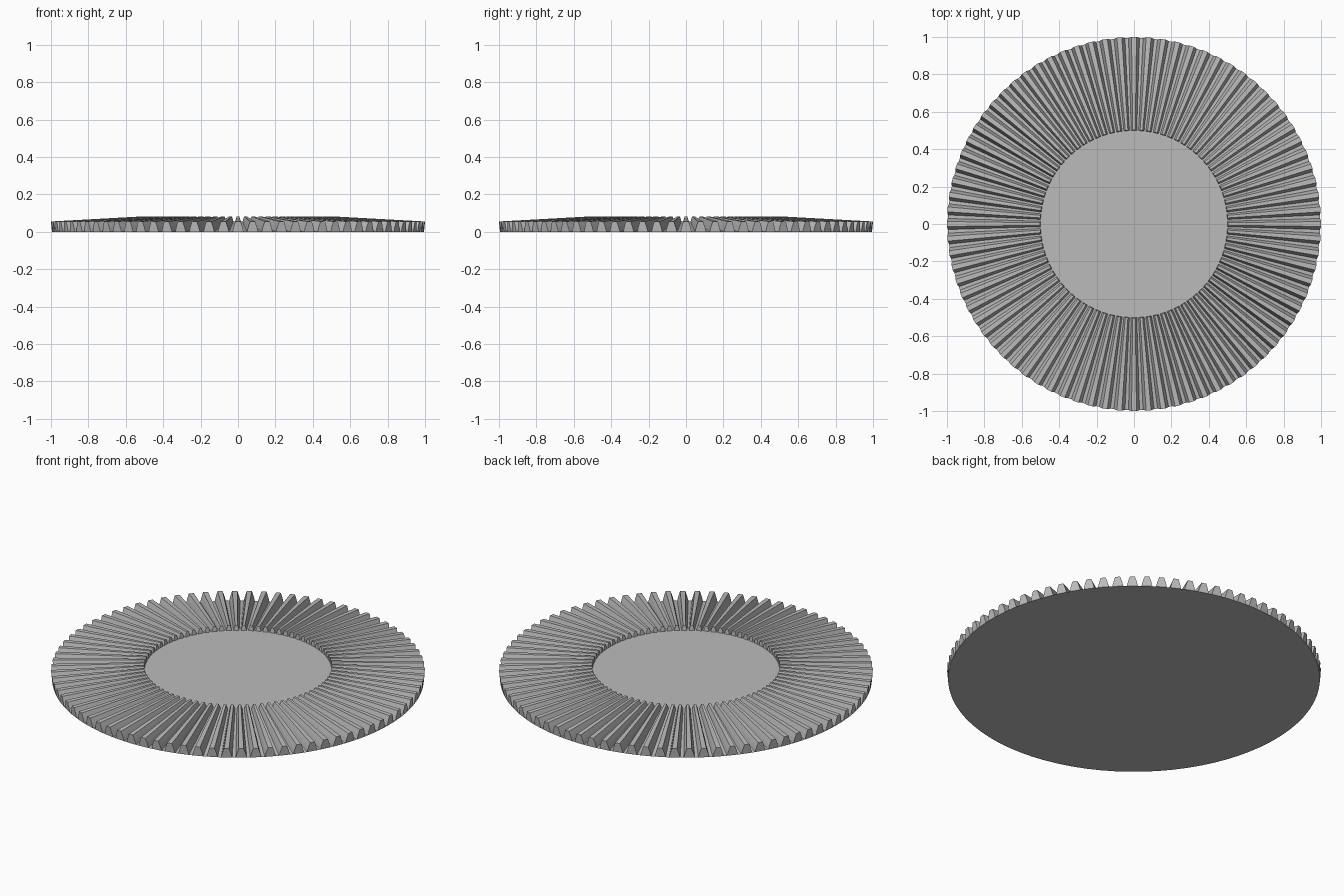
import bpy, bmesh, math

if "Cube" in bpy.data.objects:
    bpy.data.objects.remove(bpy.data.objects["Cube"])

TEETH = 80
APEX = 0.111            # every tooth line runs to this point on the axis
R_OUT, R_IN = 0.995, 0.5
# one tooth section: (angle as a fraction of the pitch, height as a fraction of the tooth)
PROFILE = [(-0.38, 0), (-0.29, 0.5), (-0.17, 1), (0.17, 1), (0.29, 0.5), (0.38, 0)]
DEPTH = 0.0555

metal = bpy.data.materials.new("grey metal")
metal.diffuse_color = (0.5, 0.5, 0.5, 1)
metal.use_nodes = True
metal.node_tree.nodes["Principled BSDF"].inputs["Base Color"].default_value = metal.diffuse_color

bm = bmesh.new()


def ring(scale):
    """Toothed section at a distance from the apex; the end face leans out a little."""
    verts = []
    for i in range(TEETH):
        for a, h in PROFILE:
            ang = (i + a) * 2 * math.pi / TEETH
            r = (R_OUT + 0.005 * h) * scale
            z = APEX + (DEPTH * h - APEX) * scale
            verts.append(bm.verts.new((r * math.cos(ang), r * math.sin(ang), z)))
    return verts


outer, inner = ring(1.0), ring(R_IN / R_OUT)
n, m = len(outer), len(PROFILE)

# tooth flanks, tips and valleys
for i in range(n):
    j = (i + 1) % n
    bm.faces.new((outer[i], outer[j], inner[j], inner[i]))

# end faces of the teeth
for t in range(0, n, m):
    for k in range(m // 2):
        a, b = t + k, t + m - 1 - k
        if k < m // 2 - 1:
            bm.faces.new((outer[a], outer[a + 1], outer[b - 1], outer[b]))
            bm.faces.new((inner[b], inner[b - 1], inner[a + 1], inner[a]))

# flat hub on top and flat underside
roots = [i for i in range(n) if i % m in (0, m - 1)]
bm.faces.new([inner[i] for i in roots])
bm.faces.new([outer[i] for i in reversed(roots)])
bmesh.ops.recalc_face_normals(bm, faces=bm.faces)

mesh = bpy.data.meshes.new("crown_gear")
bm.to_mesh(mesh)
bm.free()
mesh.materials.append(metal)
gear = bpy.data.objects.new("crown_gear", mesh)
bpy.context.collection.objects.link(gear)
